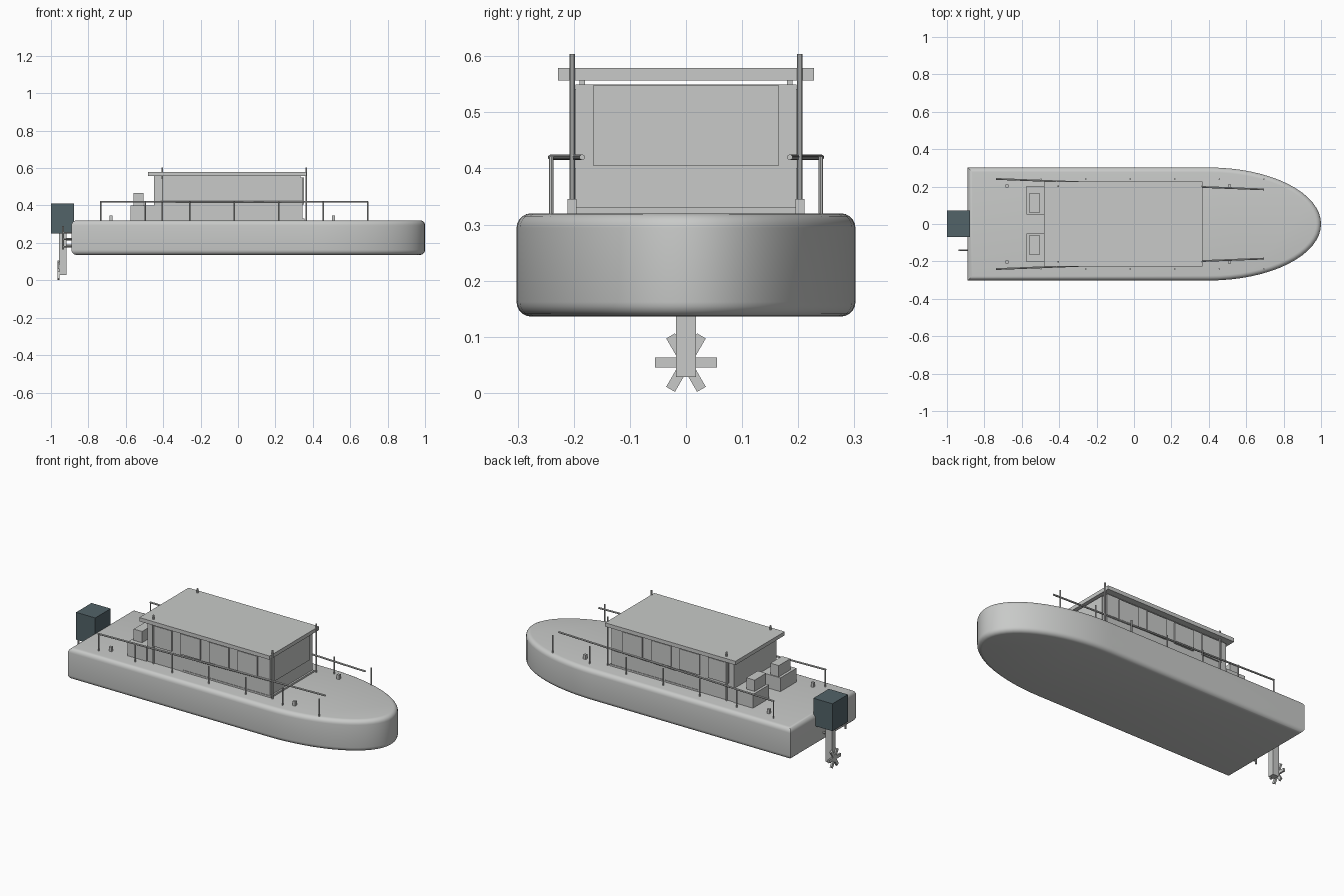
import bpy, bmesh, math
from mathutils import Vector

if "Cube" in bpy.data.objects:
    bpy.data.objects.remove(bpy.data.objects["Cube"])


def material(name, rgb):
    m = bpy.data.materials.new(name)
    m.diffuse_color = (*rgb, 1)
    m.use_nodes = True
    m.node_tree.nodes["Principled BSDF"].inputs["Base Color"].default_value = m.diffuse_color
    return m


GREY = material("light_grey", (0.58, 0.59, 0.58))
SLATE = material("dark_slate", (0.085, 0.125, 0.14))


def add(name, bm, mat=GREY, smooth=False):
    bmesh.ops.recalc_face_normals(bm, faces=bm.faces[:])
    me = bpy.data.meshes.new(name)
    bm.to_mesh(me)
    bm.free()
    me.materials.append(mat)
    ob = bpy.data.objects.new(name, me)
    bpy.context.collection.objects.link(ob)
    if smooth:
        bpy.ops.object.select_all(action='DESELECT')
        ob.select_set(True)
        bpy.context.view_layer.objects.active = ob
        bpy.ops.object.shade_smooth_by_angle(angle=math.radians(35))
    return ob


def box(name, x, y, z, mat=GREY):
    """Box from (min, max) pairs."""
    bm = bmesh.new()
    bmesh.ops.create_cube(bm, size=1)
    for v in bm.verts:
        v.co = [a + (c + 0.5) * (b - a) for c, (a, b) in zip(v.co, (x, y, z))]
    return add(name, bm, mat)


def rod(name, a, b, r, sides=10):
    a, b = Vector(a), Vector(b)
    bm = bmesh.new()
    bmesh.ops.create_cone(bm, cap_ends=True, segments=sides, radius1=r, radius2=r,
                          depth=(b - a).length)
    q = (b - a).to_track_quat('Z', 'Y')
    for v in bm.verts:
        v.co = q @ v.co + (a + b) / 2
    return add(name, bm, smooth=True)


# Hull: straight sides with an elliptical bow, rounded at deck and bottom
BOW = 32
outline = [(-0.89, -0.302)]
for i in range(BOW + 1):
    t = -math.pi / 2 + math.pi * i / BOW
    outline.append((0.4 + 0.6 * math.cos(t), 0.302 * math.sin(t)))
outline.append((-0.89, 0.302))
bm = bmesh.new()
base = bm.faces.new([bm.verts.new((x, y, 0.136)) for x, y in outline])
ext = bmesh.ops.extrude_face_region(bm, geom=[base], use_keep_orig=True)
for v in ext["geom"]:
    if isinstance(v, bmesh.types.BMVert):
        v.co.z = 0.32
bmesh.ops.recalc_face_normals(bm, faces=bm.faces[:])
rims = [e for e in bm.edges if abs(e.verts[0].co.z - e.verts[1].co.z) < 1e-4]
bmesh.ops.bevel(bm, geom=rims, offset=0.026, segments=5, profile=0.5, affect='EDGES')
add("hull", bm, smooth=True)

# Cabin, roof and windscreen
box("cabin", (-0.45, 0.345), (-0.197, 0.197), (0.315, 0.55))
box("cabin_plinth", (-0.22, 0.355), (-0.2, 0.2), (0.315, 0.33))
box("roof", (-0.48, 0.365), (-0.228, 0.228), (0.557, 0.579))
box("windscreen", (0.34, 0.352), (-0.165, 0.165), (0.404, 0.549))

for s, side in ((-1, "right"), (1, "left")):
    def ys(a, b):
        return tuple(sorted((s * a, s * b)))

    box(f"roof_beam_{side}", (-0.45, 0.335), ys(0.18, 0.19), (0.548, 0.559))
    # Side windows
    for i in range(4):
        x = -0.415 + i * 0.185
        box(f"window_{side}_{i}", (x, x + 0.128), ys(0.196, 0.205), (0.422, 0.542))
    # Roof posts poking through the roof
    for x, where in ((0.365, "front"), (-0.405, "rear")):
        rod(f"roof_post_{side}_{where}", (x, s * 0.203, 0.315), (x, s * 0.203, 0.604), 0.005)
    # Guard rail and stanchions
    rod(f"guard_rail_{side}", (-0.738, s * 0.241, 0.42), (0.695, s * 0.185, 0.42), 0.005)
    for i in range(7):
        x = -0.735 + i * 0.2383
        rod(f"stanchion_{side}_{i}", (x, s * 0.24, 0.314), (x, s * 0.24, 0.421), 0.004, 8)
    # Deck cleats
    for x, where in ((-0.68, "stern"), (0.51, "bow")):
        box(f"cleat_{side}_{where}", (x - 0.008, x + 0.008), ys(0.195, 0.211), (0.315, 0.346))
    # Stern seats
    box(f"seat_{side}", (-0.575, -0.45), ys(0.052, 0.202), (0.315, 0.4))
    box(f"seat_back_{side}", (-0.56, -0.506), ys(0.058, 0.165), (0.39, 0.466))

# Outboard motor
box("motor_cowl", (-1.0, -0.876), (-0.07, 0.073), (0.25, 0.41), SLATE)
box("motor_leg", (-0.957, -0.917), (-0.018, 0.018), (0.028, 0.255))
for z in (0.185, 0.22):
    rod("motor_bracket", (-0.925, 0, z), (-0.885, 0, z), 0.006)

# Propeller with six blades
bm = bmesh.new()
for i in range(3):
    a = math.pi * i / 3
    c, s = math.cos(a), math.sin(a)
    for v in bmesh.ops.create_cube(bm, size=1)["verts"]:
        x, y, z = v.co.x * 0.01, v.co.y * 0.11, v.co.z * 0.018
        v.co = (-0.96 + x, y * c - z * s, 0.054 + y * s + z * c)
add("propeller", bm)

# Stern boarding step
rod("step_upright", (-0.935, -0.14, 0.165), (-0.935, -0.14, 0.29), 0.005, 8)
for z in (0.18, 0.22, 0.255):
    rod("step_bar", (-0.937, -0.14, z), (-0.885, -0.14, z), 0.004, 8)
